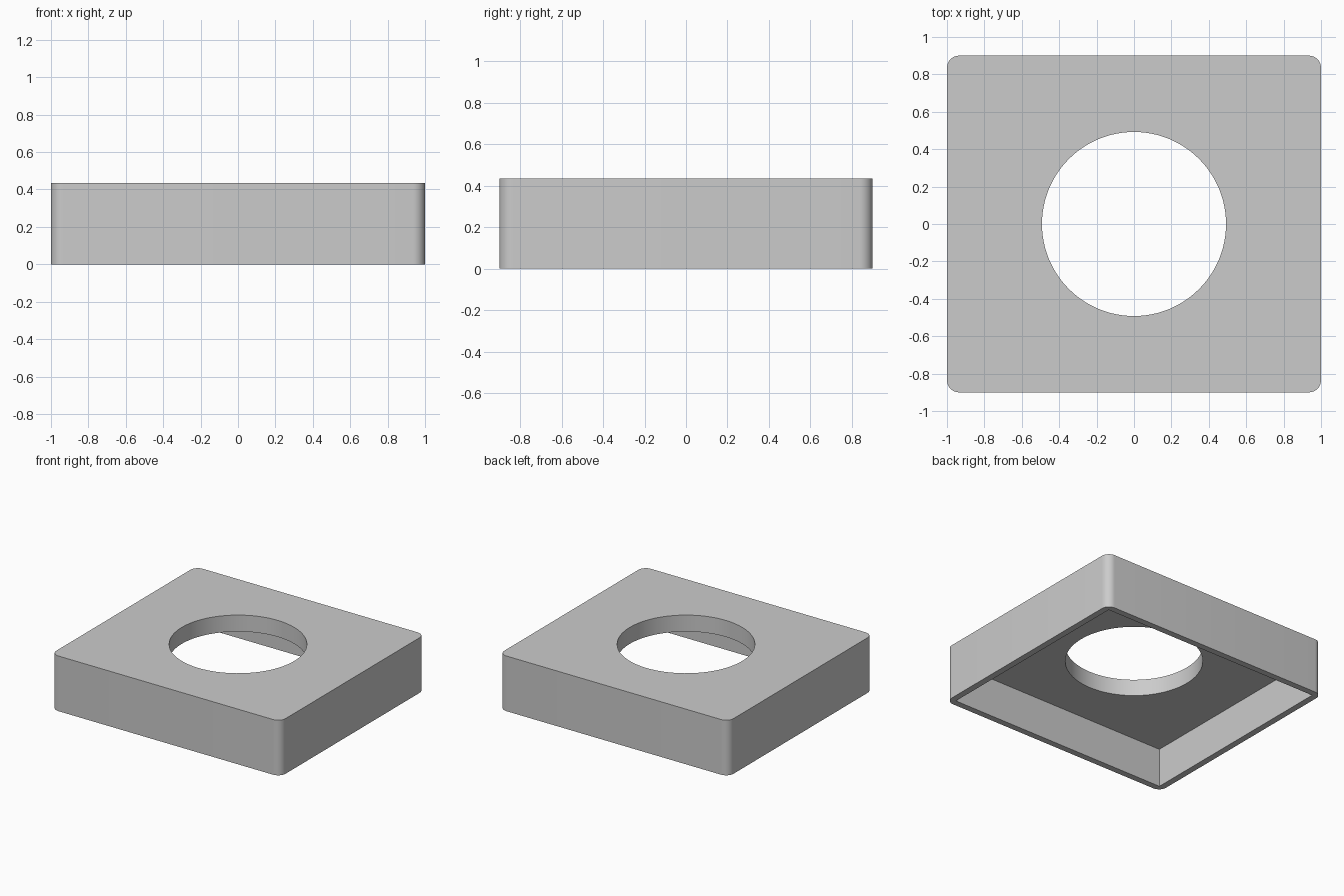
import bpy
import bmesh

WIDTH, DEPTH, HEIGHT = 2.0, 1.8, 0.435
CORNER_RADIUS = 0.065
WALL = 0.05
PLATE = 0.13
HOLE_RADIUS = 0.492

default_cube = bpy.data.objects.get("Cube")
if default_cube:
    bpy.data.objects.remove(default_cube, do_unlink=True)

grey = bpy.data.materials.new("plain grey")
grey.use_nodes = True
grey.diffuse_color = (0.6, 0.6, 0.6, 1)
grey.node_tree.nodes["Principled BSDF"].inputs["Base Color"].default_value = grey.diffuse_color


def box(name, width, depth, bottom, top):
    bpy.ops.mesh.primitive_cube_add(size=1, location=(0, 0, (bottom + top) / 2))
    obj = bpy.context.object
    obj.name = name
    obj.scale = (width, depth, top - bottom)
    bpy.ops.object.transform_apply(location=True, rotation=False, scale=True)
    return obj


def cut(target, cutter):
    cutter.hide_render = True
    mod = target.modifiers.new("cut", "BOOLEAN")
    mod.operation = "DIFFERENCE"
    mod.solver = "EXACT"
    mod.object = cutter
    bpy.context.view_layer.objects.active = target
    bpy.ops.object.modifier_apply(modifier=mod.name)
    bpy.data.objects.remove(cutter, do_unlink=True)


# Outer block with rounded upright corners
cover = box("square_cover", WIDTH, DEPTH, 0, HEIGHT)
bm = bmesh.new()
bm.from_mesh(cover.data)
uprights = [e for e in bm.edges if abs(e.verts[0].co.z - e.verts[1].co.z) > HEIGHT / 2]
bmesh.ops.bevel(bm, geom=uprights, offset=CORNER_RADIUS, segments=10,
                profile=0.5, affect="EDGES")
bm.to_mesh(cover.data)
bm.free()
cover.data.materials.append(grey)

# Sharp-cornered pocket, open underneath
cut(cover, box("pocket_cutter", WIDTH - 2 * WALL, DEPTH - 2 * WALL, -0.1, HEIGHT - PLATE))

# Round hole through the top plate
bpy.ops.mesh.primitive_cylinder_add(vertices=96, radius=HOLE_RADIUS, depth=1,
                                    location=(0, 0, HEIGHT))
hole_cutter = bpy.context.object
hole_cutter.name = "hole_cutter"
cut(cover, hole_cutter)

# Smooth curved walls, crisp edges
bpy.ops.object.select_all(action="DESELECT")
cover.select_set(True)
bpy.context.view_layer.objects.active = cover
bpy.ops.object.shade_smooth_by_angle(angle=0.5)
